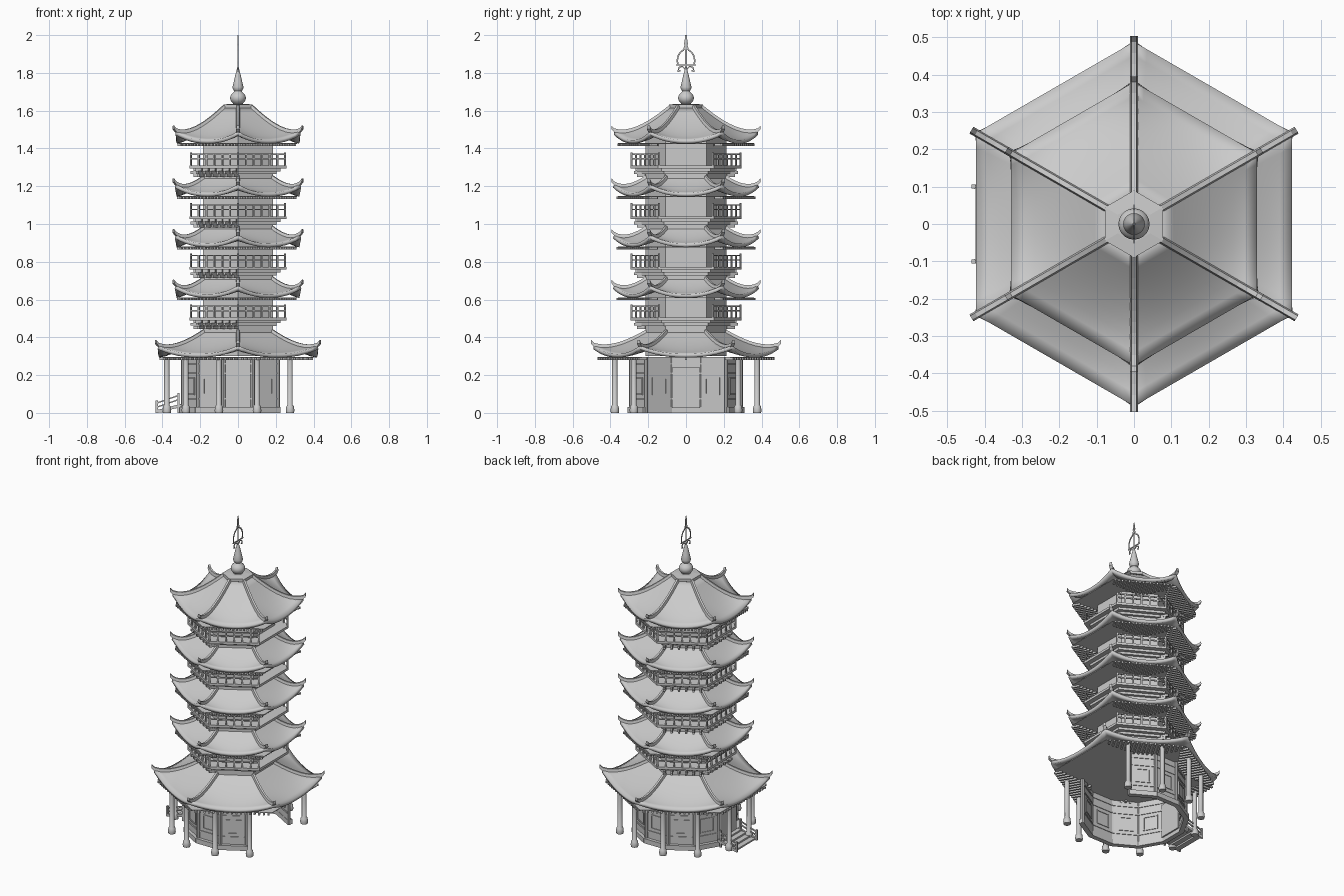
import bpy, bmesh
from math import sin, cos, pi, radians
from mathutils import Vector, Matrix

if "Cube" in bpy.data.objects:
    bpy.data.objects.remove(bpy.data.objects["Cube"])

stone = bpy.data.materials.new("light_grey")
stone.use_nodes = True
GREY = (0.6, 0.6, 0.6, 1)
stone.diffuse_color = GREY
stone.node_tree.nodes["Principled BSDF"].inputs["Base Color"].default_value = GREY


def polar(r, deg, z=0.0):
    return Vector((r * cos(radians(deg)), r * sin(radians(deg)), z))


def finish(name, bm, smooth=False):
    bmesh.ops.recalc_face_normals(bm, faces=bm.faces)
    mesh = bpy.data.meshes.new(name)
    bm.to_mesh(mesh)
    bm.free()
    mesh.materials.append(stone)
    ob = bpy.data.objects.new(name, mesh)
    bpy.context.collection.objects.link(ob)
    if smooth:
        bpy.ops.object.select_all(action="DESELECT")
        ob.select_set(True)
        bpy.context.view_layer.objects.active = ob
        bpy.ops.object.shade_smooth_by_angle(angle=radians(40))
    return ob


def lathe(bm, profile, sides, centre=(0, 0), turn=0.0):
    """Revolve (radius, z) points and cap both ends."""
    rings = []
    for r, z in profile:
        rings.append([bm.verts.new(polar(r, turn + 360 * i / sides, z) + Vector((*centre, 0)))
                      for i in range(sides)])
    for low, high in zip(rings, rings[1:]):
        for i in range(sides):
            j = (i + 1) % sides
            bm.faces.new((low[i], low[j], high[j], high[i]))
    bm.faces.new(rings[0][::-1])
    bm.faces.new(rings[-1])


def box(bm, centre, size, turn=0.0):
    m = (Matrix.Translation(centre) @ Matrix.Rotation(radians(turn), 4, "Z")
         @ Matrix.Diagonal((*size, 1)))
    bmesh.ops.create_cube(bm, size=1, matrix=m)


def beam(bm, a, b, w, h):
    """Rectangular bar between two points."""
    d = b - a
    rot = d.to_track_quat("X", "Z").to_matrix().to_4x4()
    m = Matrix.Translation((a + b) / 2) @ rot @ Matrix.Diagonal((d.length, w, h, 1))
    bmesh.ops.create_cube(bm, size=1, matrix=m)


def sweep(bm, path, w, h):
    """Rectangular section swept along a path that leaves the tower axis."""
    side = Vector((-path[-1].y, path[-1].x, 0)).normalized() * w / 2
    up = Vector((0, 0, h))
    rings = [[bm.verts.new(p + o) for o in (-side, side, side * 0.6 + up, -side * 0.6 + up)]
             for p in path]
    for a, b in zip(rings, rings[1:]):
        for i in range(4):
            j = (i + 1) % 4
            bm.faces.new((a[i], a[j], b[j], b[i]))
    bm.faces.new(rings[0][::-1])
    bm.faces.new(rings[-1])


def roof(name, r_top, z_top, r_eave, z_eave, lift):
    def point(face, t, s):
        r = r_top + (r_eave - r_top) * t
        a, b = polar(r, face - 30), polar(r, face + 30)
        p = a.lerp(b, (s + 1) / 2)
        p.z = z_top + (z_eave - z_top) * (1 - (1 - t) ** 1.4) + lift * abs(s) ** 2.2 * t ** 3
        return p

    # curved tile surface with a thick eave
    bm = bmesh.new()
    rows, cols = 8, 12
    for face in range(0, 360, 60):
        grid = [[bm.verts.new(point(face, i / rows, 2 * j / cols - 1)) for j in range(cols + 1)]
                for i in range(rows + 1)]
        for i in range(rows):
            for j in range(cols):
                bm.faces.new((grid[i][j], grid[i + 1][j], grid[i + 1][j + 1], grid[i][j + 1]))
    bmesh.ops.remove_doubles(bm, verts=bm.verts, dist=0.0005)
    ob = finish(name, bm, True)
    mod = ob.modifiers.new("thickness", "SOLIDIFY")
    mod.thickness, mod.offset = 0.02, -1

    # hip ridges with upturned tips
    bm = bmesh.new()
    for face in range(0, 360, 60):
        path = [point(face, i / 10, 1) - Vector((0, 0, 0.006)) for i in range(11)]
        tip = path[-1] + polar(0.015, face + 30, 0.016)
        sweep(bm, path + [tip], 0.021, 0.02)
    finish(name + "_ridges", bm)

    # level soffit with rafters on all but the left face
    z = z_eave - 0.018
    bm = bmesh.new()
    lathe(bm, [(r_eave - 0.02, z - 0.002), (r_eave - 0.02, z + 0.002)], 6, turn=30)
    finish(name + "_soffit", bm)
    bm = bmesh.new()
    for face in range(60, 360, 60):
        for j in range(1, 18):
            s = j / 9 - 1
            outer = point(face, 0.97, s)
            outer.z = z - 0.007
            beam(bm, outer - polar(0.15 * (1 - 0.75 * abs(s)), face), outer, 0.011, 0.012)
    finish(name + "_rafters", bm)


def storey(number, z):
    """Balcony, railing and brackets with the floor top at height z."""
    bm = bmesh.new()
    lathe(bm, [(0.235, z - 0.045), (0.235, z - 0.03), (0.26, z - 0.03), (0.26, z - 0.015),
               (0.295, z - 0.015), (0.295, z)], 6, turn=30)
    finish(f"balcony_floor_{number}", bm)

    bm = bmesh.new()
    for face in range(60, 360, 60):
        a, b = polar(0.288, face - 30, z), polar(0.288, face + 30, z)
        for height in (0.036, 0.06):
            up = Vector((0, 0, height))
            beam(bm, a + up, b + up, 0.007, 0.007)
        for i in range(7):
            tall = 0.07 if i % 6 == 0 else 0.06
            box(bm, a.lerp(b, i / 6) + Vector((0, 0, tall / 2)), (0.008, 0.008, tall), face)
    finish(f"balcony_railing_{number}", bm)

    bm = bmesh.new()
    for face in (120, 180, 240):
        a, b = polar(0.255, face - 30), polar(0.255, face + 30)
        out = polar(1, face)
        for i in range(6):
            p = a.lerp(b, (i + 0.5) / 6)
            box(bm, p - out * 0.01 + Vector((0, 0, z - 0.052)), (0.05, 0.012, 0.016), face)
            box(bm, p + out * 0.006 + Vector((0, 0, z - 0.036)), (0.05, 0.012, 0.014), face)
            box(bm, p + out * 0.008 + Vector((0, 0, z - 0.022)), (0.014, 0.036, 0.014), face)
    finish(f"balcony_brackets_{number}", bm)


# tower core and five roofs
bm = bmesh.new()
lathe(bm, [(0.215, 0.3), (0.215, 1.5)], 6, turn=30)
finish("tower_core", bm)
roof("lower_roof", 0.19, 0.44, 0.488, 0.312, 0.045)
STEP = 0.268
for n in range(4):
    storey(n + 1, 0.505 + n * STEP)
    top = n == 3
    roof(f"upper_roof_{n + 1}", 0.085 if top else 0.19, 1.618 if top else 0.722 + n * STEP,
         0.38, 0.628 + n * STEP + (0.012 if top else 0), 0.048)

# ground floor wall, open towards the left side
WALL = 0.3
wall, trim = bmesh.new(), bmesh.new()
for face in range(60, 301, 30):
    a, b = polar(WALL, face - 15), polar(WALL, face + 15)
    mid, width = (a + b) / 2, (b - a).length
    out = polar(1, face)

    def panel(bm, w, z0, z1, depth, shift=0.0, off=0.0):
        side = Vector((-out.y, out.x, 0)) * shift
        box(bm, mid + side + out * off + Vector((0, 0, (z0 + z1) / 2)), (depth, w, z1 - z0), face)

    panel(wall, width, 0, 0.295, 0.008, off=-0.004)
    panel(trim, width * 1.06, 0, 0.03, 0.03, off=0.005)
    for z in (0.07, 0.205, 0.255):
        panel(trim, width, z, z + 0.01, 0.016, off=-0.004)
    if face == 180:
        panel(trim, 0.15, 0.025, 0.24, 0.03, off=-0.004)
    else:
        for z in (0.095, 0.18):
            panel(trim, 0.09, z, z + 0.007, 0.016, off=-0.004)
        for s in (-0.042, 0.042):
            panel(trim, 0.007, 0.095, 0.187, 0.016, s, -0.004)
finish("ground_wall", wall)
finish("ground_wall_trim", trim)

# wall posts and outer columns
posts, columns = bmesh.new(), bmesh.new()
for angle in range(45, 316, 30):
    p = polar(WALL, angle)
    lathe(posts, [(0.011, 0), (0.011, 0.295)], 8, p.xy)
    p = polar(0.39, angle)
    lathe(columns, [(0.021, 0), (0.023, 0.012), (0.02, 0.035), (0.014, 0.042), (0.014, 0.295)],
          12, p.xy)
finish("wall_posts", posts, True)
finish("outer_columns", columns, True)

# entrance steps with handrails
bm = bmesh.new()
for i in range(4):
    box(bm, (-0.408 + i * 0.033, 0, 0.008 + i * 0.01), (0.034, 0.2, 0.01))
for y in (-0.1, 0.1):
    beam(bm, Vector((-0.425, y, 0.008)), Vector((-0.3, y, 0.04)), 0.012, 0.016)
    for rise in (0.03, 0.052):
        beam(bm, Vector((-0.43, y, rise)), Vector((-0.31, y, rise + 0.042)), 0.007, 0.007)
    for i in range(3):
        x, h = -0.43 + 0.057 * i, 0.066 + 0.02 * i
        box(bm, (x, y, h / 2), (0.011, 0.011, h))
finish("entrance_steps", bm)

# roof cap and finial
bm = bmesh.new()
lathe(bm, [(0.07, 1.6), (0.09, 1.615), (0.09, 1.632), (0.05, 1.636)], 6, turn=30)
finish("roof_cap", bm)
bm = bmesh.new()
ball = [(0.042 * sin(t * pi / 10), 1.667 - 0.036 * cos(t * pi / 10)) for t in range(2, 9)]
lathe(bm, [(0.034, 1.63)] + ball + [(0.02, 1.704), (0.027, 1.714), (0.029, 1.725),
      (0.022, 1.755), (0.014, 1.79), (0.006, 1.82), (0.003, 1.832)], 20)
finish("finial", bm, True)

# flat trident above the finial
bm = bmesh.new()


def strip(points, w):
    pts = [Vector((0, y, z)) for y, z in points]
    for a, b in zip(pts, pts[1:]):
        beam(bm, a, b, 0.003, w)


box(bm, (0, 0, 1.91), (0.003, 0.008, 0.18))
for m in (-1, 1):
    strip([(m * 0.002, 1.94), (m * 0.008, 1.955), (0, 2.0)], 0.005)
    arc = [(m * 0.046 * cos(radians(k)), 1.865 + 0.058 * sin(radians(k))) for k in range(-25, 76, 20)]
    strip(arc + [(m * 0.004, 1.945)], 0.008)
    strip([(m * 0.052, 1.842), (0, 1.842)], 0.007)
    strip([(0, 1.815), (m * 0.02, 1.835), (m * 0.038, 1.828), (m * 0.042, 1.805)], 0.007)
    strip([(m * 0.042, 1.81), (m * 0.03, 1.812)], 0.007)
finish("trident", bm)
